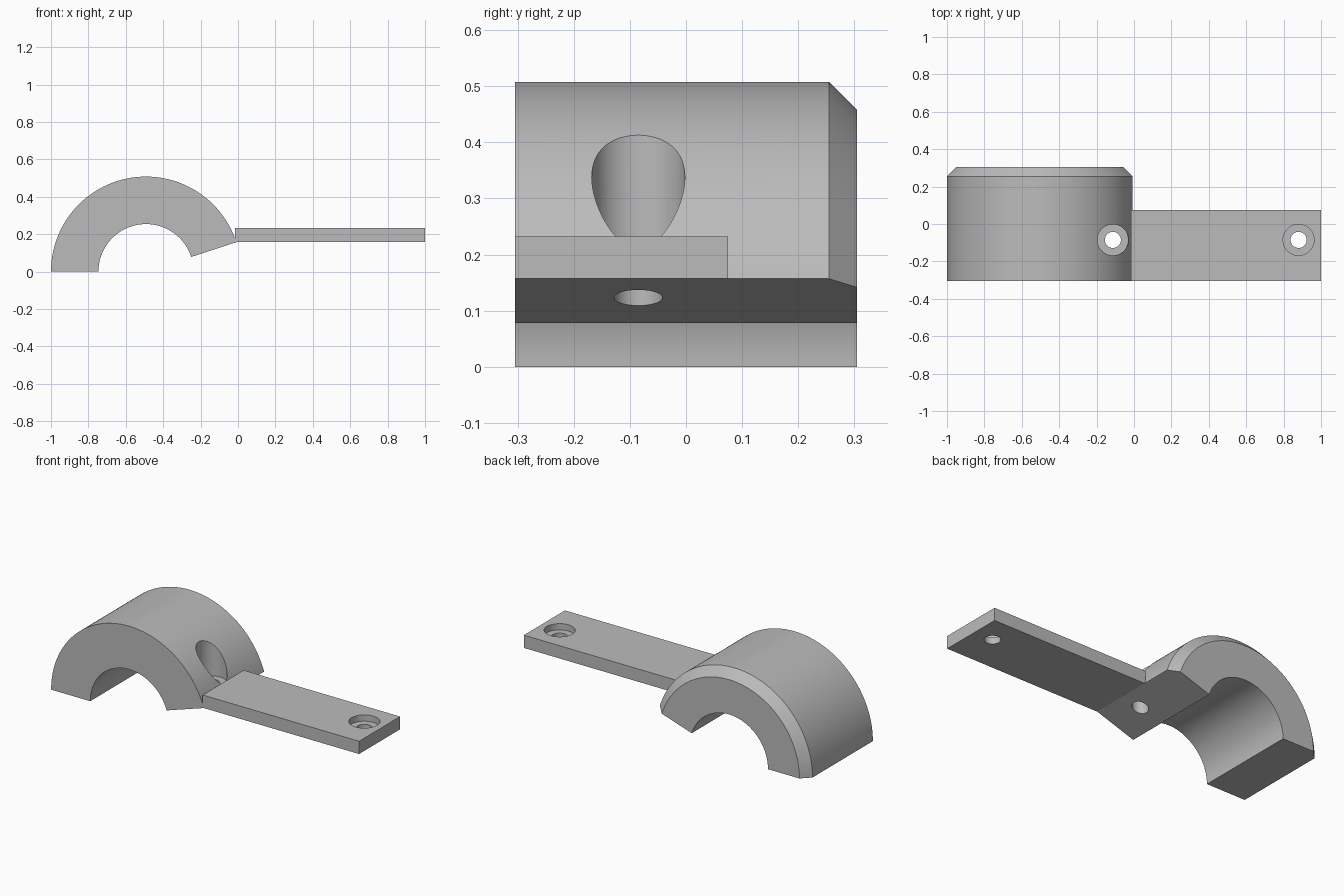
import bpy, bmesh, math
from mathutils import Vector, Matrix

cube = bpy.data.objects.get("Cube")
if cube:
    bpy.data.objects.remove(cube, do_unlink=True)

ARC_X, OUTER, INNER = -0.492, 0.508, 0.254
FRONT, BACK, CHAMFER = -0.305, 0.305, 0.05
END_ANGLE = math.radians(18)
BAR_LEFT, BAR_BACK, BAR_BOTTOM, BAR_TOP = -0.016, 0.075, 0.157, 0.232
HOLE_Y, BORE_R, HOLE_R, BORE_FLOOR = -0.085, 0.083, 0.043, 0.195

grey = bpy.data.materials.new("plain grey")
grey.use_nodes = True
grey.diffuse_color = (0.5, 0.5, 0.5, 1)
grey.node_tree.nodes["Principled BSDF"].inputs["Base Color"].default_value = (0.5, 0.5, 0.5, 1)


def add_object(name, bm):
    bmesh.ops.recalc_face_normals(bm, faces=bm.faces)
    mesh = bpy.data.meshes.new(name)
    bm.to_mesh(mesh)
    bm.free()
    mesh.materials.append(grey)
    obj = bpy.data.objects.new(name, mesh)
    bpy.context.collection.objects.link(obj)
    return obj


def combine(target, tool, operation):
    """Apply a boolean and drop the tool object."""
    tool.hide_render = True
    mod = target.modifiers.new(operation.lower(), "BOOLEAN")
    mod.operation, mod.solver, mod.object = operation, "EXACT", tool
    bpy.context.view_layer.objects.active = target
    bpy.ops.object.modifier_apply(modifier=mod.name)
    bpy.data.objects.remove(tool, do_unlink=True)


def cylinder(name, x, radius, bottom, top):
    bm = bmesh.new()
    place = Matrix.Translation((x, HOLE_Y, (bottom + top) / 2))
    bmesh.ops.create_cone(bm, cap_ends=True, segments=64, radius1=radius,
                          radius2=radius, depth=top - bottom, matrix=place)
    return add_object(name, bm)


# Half-ring clamp: a chamfered section spun about the y axis
bm = bmesh.new()
section = [(INNER, FRONT), (OUTER, FRONT), (OUTER, BACK - CHAMFER),
           (OUTER - CHAMFER, BACK), (INNER, BACK)]
verts = [bm.verts.new((ARC_X - r, y, 0)) for r, y in section]
face = bm.faces.new(verts)
cap = bmesh.ops.duplicate(bm, geom=[face])["geom"]
spun = bmesh.ops.spin(bm, geom=cap, cent=(ARC_X, 0, 0), axis=(0, 1, 0),
                      angle=math.pi - END_ANGLE, steps=80, use_duplicate=False)
bmesh.ops.remove_doubles(bm, verts=bm.verts, dist=1e-5)
bracket = add_object("clamp_bracket", bm)

# Flat mounting bar
bm = bmesh.new()
low, high = Vector((BAR_LEFT, FRONT, BAR_BOTTOM)), Vector((1, BAR_BACK, BAR_TOP))
bmesh.ops.create_cube(bm, size=1, matrix=Matrix.Translation((low + high) / 2)
                      @ Matrix.Diagonal((*(high - low), 1)))
combine(bracket, add_object("mounting_bar", bm), "UNION")

# Counterbored screw holes
for x in (-0.113, 0.88):
    combine(bracket, cylinder("counterbore_cutter", x, BORE_R, BORE_FLOOR, 0.7), "DIFFERENCE")
    combine(bracket, cylinder("screw_hole_cutter", x, HOLE_R, -0.1, 0.7), "DIFFERENCE")

# Smooth curved walls, crisp edges
bpy.ops.object.select_all(action="DESELECT")
bracket.select_set(True)
bpy.context.view_layer.objects.active = bracket
bpy.ops.object.shade_smooth_by_angle(angle=math.radians(25))
